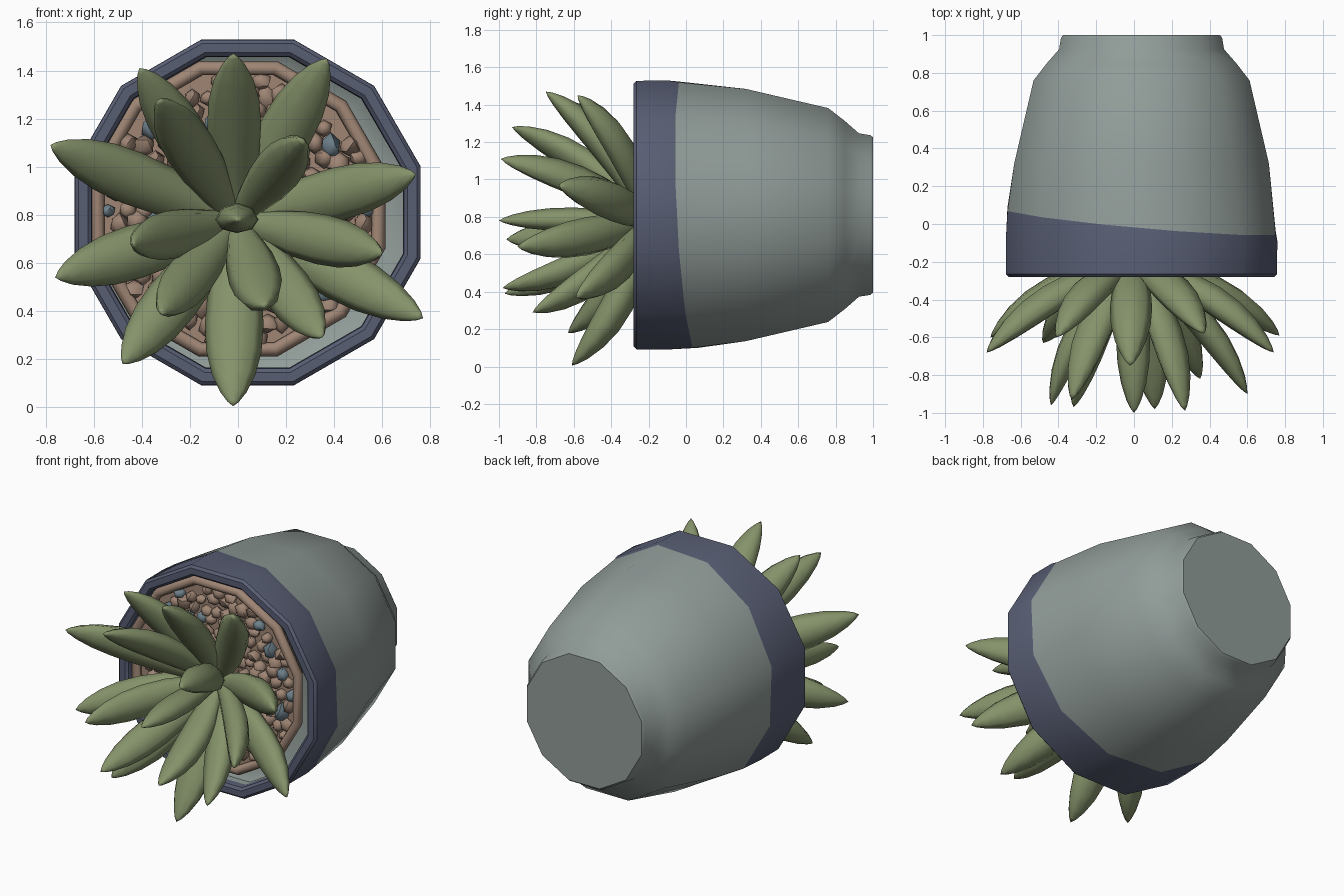
import bpy, bmesh, math, random
from mathutils import Vector

if "Cube" in bpy.data.objects:
    bpy.data.objects.remove(bpy.data.objects["Cube"])

random.seed(4)
CX, CZ = 0.04, 0.81          # pot axis runs along y


def material(name, rgb):
    m = bpy.data.materials.new(name)
    m.diffuse_color = (*rgb, 1)
    m.use_nodes = True
    m.node_tree.nodes["Principled BSDF"].inputs["Base Color"].default_value = m.diffuse_color
    return m


GREY = material("grey glaze", (0.28, 0.33, 0.315))
BLUE = material("slate blue band", (0.098, 0.112, 0.174))
GREEN = material("leaf green", (0.235, 0.29, 0.145))
BROWN = material("clay brown", (0.345, 0.235, 0.175))
STONE = material("blue grey stone", (0.156, 0.22, 0.26))


def finish(bm, name, mats, angle=40):
    bmesh.ops.recalc_face_normals(bm, faces=bm.faces)
    me = bpy.data.meshes.new(name)
    bm.to_mesh(me)
    bm.free()
    for m in mats:
        me.materials.append(m)
    for p in me.polygons:
        p.use_smooth = True
    me.set_sharp_from_angle(angle=math.radians(angle))
    ob = bpy.data.objects.new(name, me)
    bpy.context.collection.objects.link(ob)
    return ob


def bridge(bm, a, b, mat=0):
    n = len(a)
    for i in range(n):
        f = bm.faces.new((a[i], a[(i + 1) % n], b[(i + 1) % n], b[i]))
        f.material_index = mat


def lathe(bm, profile, cx, cz, sides=12):
    """profile: (radius, y or function of angle, material of the faces after it)"""
    rings = []
    for r, y, _ in profile:
        ring = []
        for k in range(sides):
            a = 2 * math.pi * (k + 0.5) / sides
            yy = y(a) if callable(y) else y
            ring.append(bm.verts.new((cx + r * math.cos(a), yy, cz + r * math.sin(a))))
        rings.append(ring)
    for i in range(len(rings) - 1):
        bridge(bm, rings[i], rings[i + 1], profile[i][2])
    return rings


# pot: twelve-sided, with a wavy edge to the dipped blue band
def band_edge(a):
    return 0.015 - 0.075 * math.cos(a - math.radians(30))


bm = bmesh.new()
rings = lathe(bm, [
    (0.62, -0.15, 0), (0.668, -0.18, 0), (0.668, -0.225, 1), (0.672, -0.265, 1),
    (0.688, -0.28, 1), (0.728, -0.28, 1), (0.743, -0.265, 1), (0.744, -0.09, 1),
    (0.735, band_edge, 0), (0.698, 0.32, 0), (0.592, 0.76, 0), (0.52, 0.85, 0),
    (0.452, 0.925, 0), (0.442, 0.985, 0), (0.43, 1.0, 0)], CX, CZ)
bm.faces.new(rings[0])
bm.faces.new(rings[-1])
finish(bm, "pot", [GREY, BLUE])

# soil disc and the rolled ring around it
SX, SZ = 0.0, 0.825
bm = bmesh.new()
rings = lathe(bm, [(0.6, -0.16, 0), (0.6, -0.195, 0)], SX, SZ)
for r in rings:
    bm.faces.new(r)
finish(bm, "soil", [BROWN])

bm = bmesh.new()
tube = [(0.605 + 0.03 * math.cos(i * math.pi / 4), -0.215 + 0.03 * math.sin(i * math.pi / 4), 0)
        for i in range(9)]
lathe(bm, tube, SX, SZ)
bmesh.ops.remove_doubles(bm, verts=bm.verts, dist=1e-4)
finish(bm, "soil_ring", [BROWN], 60)

# pebbles: jittered hexagonal packing of lumpy stones
bm = bmesh.new()
step = 0.078
for row in range(-8, 9):
    for col in range(-8, 9):
        px = (col + 0.5 * (row % 2)) * step + random.uniform(-0.015, 0.015)
        pz = row * step * 0.87 + random.uniform(-0.015, 0.015)
        if math.hypot(px, pz) > 0.555:
            continue
        size = random.uniform(0.036, 0.052)
        mat = 1 if random.random() < 0.09 else 0
        made = bmesh.ops.create_icosphere(bm, subdivisions=1, radius=size)["verts"]
        stretch = [random.uniform(0.8, 1.2) for _ in range(3)]
        for v in made:
            k = random.uniform(0.88, 1.12)
            v.co = Vector((SX + px + v.co.x * stretch[0] * k,
                           -0.205 + v.co.y * stretch[1] * k,
                           SZ + pz + v.co.z * stretch[2] * k))
        for f in {f for v in made for f in v.link_faces}:
            f.material_index = mat
finish(bm, "pebbles", [BROWN, STONE], 50)

# leaves: (tip x, y, z, half width)
LEAVES = [
    (-0.02, -0.75, 1.47, 0.112), (0.37, -0.58, 1.45, 0.112), (-0.41, -0.60, 1.41, 0.105),
    (0.74, -0.68, 0.97, 0.11), (-0.78, -0.68, 1.09, 0.112), (-0.76, -0.60, 0.54, 0.112),
    (0.77, -0.59, 0.37, 0.11), (-0.48, -0.63, 0.18, 0.112), (-0.02, -0.61, 0.005, 0.122),
    (-0.33, -0.93, 1.28, 0.105), (0.27, -0.99, 1.11, 0.1), (-0.44, -0.96, 0.68, 0.1),
    (0.60, -0.90, 0.64, 0.105), (0.35, -0.82, 0.29, 0.105), (0.11, -0.98, 0.42, 0.11),
    (-0.32, -0.97, 0.39, 0.1), (0.0, -1.0, 0.78, 0.09)]
SHAPE = [(0, 0.45), (0.15, 0.68), (0.32, 0.92), (0.5, 1.0), (0.66, 0.94),
         (0.8, 0.74), (0.91, 0.45), (0.97, 0.2)]
ROOT = Vector((-0.01, -0.22, 0.78))


def leaf(name, tip, half):
    tip = Vector(tip)
    out = Vector((tip.x - ROOT.x, 0, tip.z - ROOT.z))
    base = ROOT + out * 0.06
    d = (tip - base).normalized()
    side = d.cross(Vector((0, 1, 0)))
    bow = 0.05
    if out.length < 0.08:
        side, bow = Vector((1, 0, 0)), 0.0
    side.normalize()
    under = d.cross(side).normalized()
    if under.y < 0:
        under = -under
    bm = bmesh.new()
    prev = first = None
    for t, w in SHAPE:
        c = base.lerp(tip, t) + under * bow * 4 * t * (1 - t)
        ring = []
        for i in range(8):
            a = i * math.pi / 4
            depth = 0.78 if math.sin(a) > 0 else 0.62
            ring.append(bm.verts.new(c + side * half * w * math.cos(a)
                                     + under * half * w * depth * math.sin(a)))
        if prev:
            bridge(bm, prev, ring)
        else:
            first = ring
        prev = ring
    point = bm.verts.new(tip)
    for i in range(8):
        bm.faces.new((prev[i], prev[(i + 1) % 8], point))
    bm.faces.new(first)
    finish(bm, name, [GREEN], 65)


for n, (x, y, z, half) in enumerate(LEAVES):
    leaf(f"leaf_{n + 1}", (x, y, z), half)
